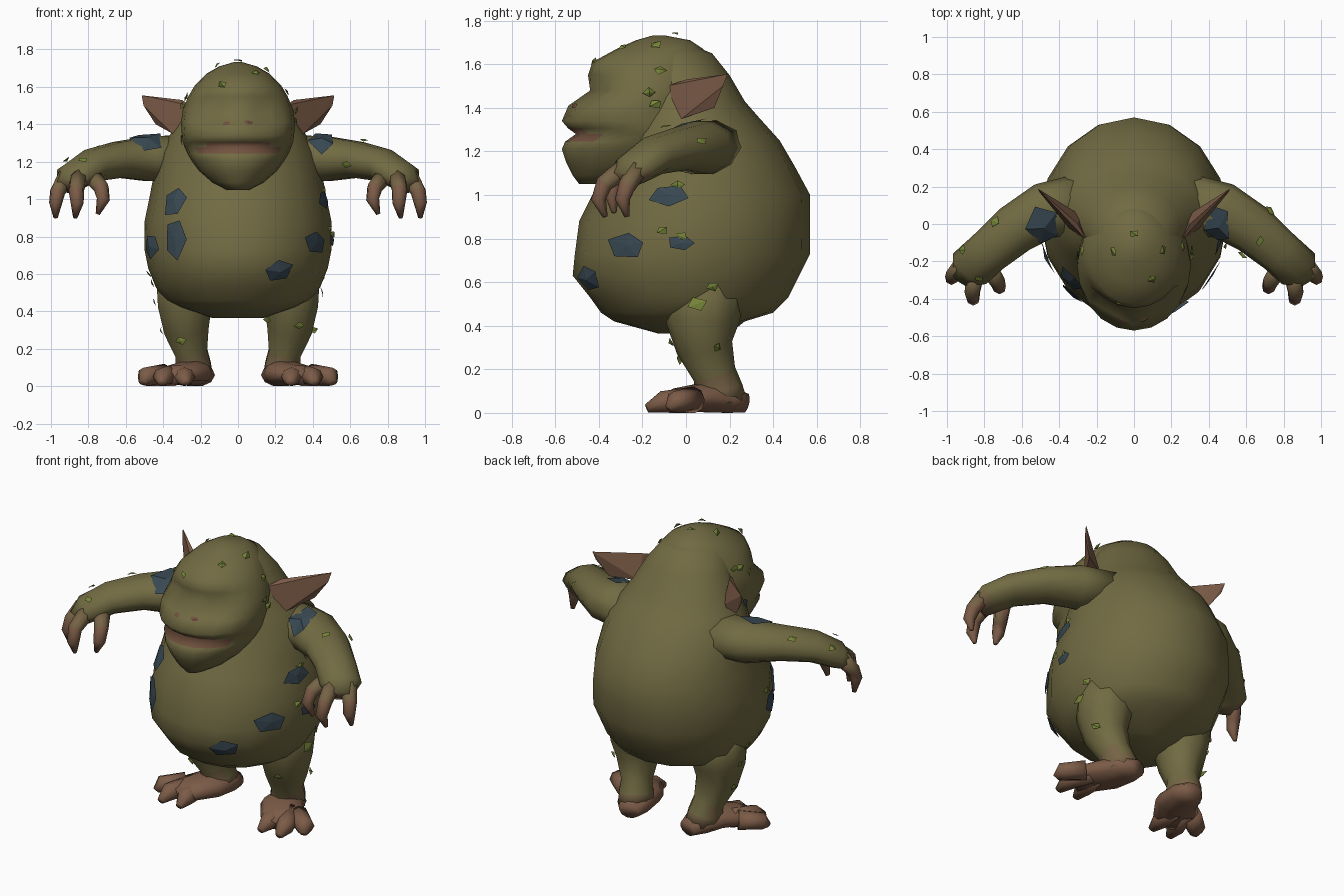
import bpy, bmesh, math, random
from mathutils import Vector

random.seed(4)
if "Cube" in bpy.data.objects:
    bpy.data.objects.remove(bpy.data.objects["Cube"])


def material(name, rgb):
    m = bpy.data.materials.new(name)
    m.use_nodes = True
    m.diffuse_color = (*rgb, 1)
    bsdf = m.node_tree.nodes["Principled BSDF"]
    bsdf.inputs["Base Color"].default_value = (*rgb, 1)
    bsdf.inputs["Roughness"].default_value = 0.9
    return m


OLIVE = material("olive skin", (0.165, 0.145, 0.055))
BLEND = material("olive brown skin", (0.18, 0.125, 0.06))
BROWN = material("brown skin", (0.2, 0.105, 0.063))
MOUTH = material("mouth brown", (0.17, 0.085, 0.05))
SLATE = material("slate bark", (0.04, 0.065, 0.085))
LEAF = material("leaf green", (0.18, 0.23, 0.04))


def finish(name, bm, mats, rule=None, smooth=True):
    bmesh.ops.recalc_face_normals(bm, faces=bm.faces)
    for f in bm.faces:
        f.smooth = smooth
        if rule:
            f.material_index = rule(f.calc_center_median())
    mesh = bpy.data.meshes.new(name)
    bm.to_mesh(mesh)
    bm.free()
    for m in mats:
        mesh.materials.append(m)
    ob = bpy.data.objects.new(name, mesh)
    bpy.context.collection.objects.link(ob)
    return ob


def skin_rings(rings):
    bm = bmesh.new()
    loops = [[bm.verts.new(p) for p in ring] for ring in rings]
    n = len(loops[0])
    for a, b in zip(loops, loops[1:]):
        for i in range(n):
            j = (i + 1) % n
            bm.faces.new((a[i], a[j], b[j], b[i]))
    bm.faces.new(loops[0])
    bm.faces.new(loops[-1])
    return bm


def stack(sections, sides):
    """Horizontal oval rings from (height, half width, front, back)."""
    rings = []
    for z, w, front, back in sections:
        ring = []
        for i in range(sides):
            a = 2 * math.pi * i / sides
            ring.append((w * math.cos(a),
                         (front + back) / 2 + (back - front) / 2 * math.sin(a), z))
        rings.append(ring)
    return skin_rings(rings)


def limb(name, side, path, mats, rule=None, sides=10):
    """Tube through (x, y, z, radius across, radius upward)."""
    pts = [Vector((side * p[0], p[1], p[2])) for p in path]
    whole = (pts[-1] - pts[0]).normalized()
    ref = Vector((1, 0, 0)) if abs(whole.z) > 0.75 else Vector((0, 0, 1))
    rings = []
    for i, (p, s) in enumerate(zip(pts, path)):
        t = (pts[min(i + 1, len(pts) - 1)] - pts[max(i - 1, 0)]).normalized()
        across = t.cross(ref).normalized()
        up = across.cross(t)
        ring = []
        for k in range(sides):
            a = 2 * math.pi * k / sides
            v = p + across * s[3] * math.cos(a) + up * s[4] * math.sin(a)
            v.z = max(v.z, 0)
            ring.append(v)
        rings.append(ring)
    return finish(name, skin_rings(rings), mats, rule)


# Torso with the hunched back
body = finish("body", stack([
    (.365, .14, -.13, .2), (.42, .31, -.33, .27), (.46, .39, -.39, .4),
    (.53, .44, -.44, .47), (.63, .48, -.52, .52), (.73, .5, -.51, .57),
    (.88, .5, -.49, .57), (1, .475, -.43, .57), (1.13, .45, -.36, .5),
    (1.25, .42, -.3, .43), (1.35, .36, -.28, .34), (1.43, .31, -.25, .27),
    (1.55, .25, -.25, .2), (1.65, .18, -.28, .12), (1.72, .05, -.2, -.05)], 16), [OLIVE])

# Head with heavy jaw, muzzle, sunken eyes and brow
head_bm = stack([
    (1.05, .06, -.49, -.3), (1.09, .14, -.52, -.15), (1.15, .21, -.55, .02),
    (1.21, .25, -.57, .08), (1.245, .27, -.555, .1), (1.28, .285, -.505, .1),
    (1.305, .295, -.54, .1), (1.34, .3, -.57, .1), (1.41, .305, -.54, .1),
    (1.48, .295, -.44, .1), (1.55, .265, -.45, .1), (1.61, .23, -.43, .1),
    (1.67, .17, -.32, .08), (1.71, .1, -.23, .02), (1.733, .02, -.15, -.1)], 20)
for v in head_bm.verts:
    if 1.4 < v.co.z < 1.5 and .08 < abs(v.co.x) < .2 and v.co.y < -.2:
        v.co.y += .035
head = finish("head", head_bm, [OLIVE, MOUTH],
              lambda c: int(1.245 < c.z < 1.305 and abs(c.x) < .2 and c.y < -.2))

arms, legs = {}, {}
for side, label in ((1, "left"), (-1, "right")):
    # Arm and hanging fingers
    arms[side] = limb(label + "_arm", side, [
        (.28, .1, 1.22, .17, .13), (.48, .07, 1.215, .15, .125),
        (.64, -.03, 1.21, .135, .1), (.78, -.15, 1.18, .12, .09),
        (.88, -.24, 1.12, .12, .075), (.91, -.29, 1.07, .07, .05)],
        [OLIVE, BLEND], lambda c: int(c.z < 1.11 and c.y < -.2))
    fingers = [
        ((.85, -.28, 1.12), (.865, -.375, 1.05), (.86, -.4, .98), (.87, -.37, .9)),
        ((.92, -.22, 1.12), (.965, -.27, 1.04), (.975, -.29, .98), (.975, -.27, .9)),
        ((.78, -.23, 1.12), (.73, -.31, 1.06), (.72, -.34, 1), (.75, -.33, .92))]
    for n, joints in enumerate(fingers):
        limb(f"{label}_finger_{n + 1}", side,
             [(*p, r, r) for p, r in zip(joints, (.05, .042, .036, .012))],
             [BROWN, BLEND], lambda c: int(c.z > 1.06), 7)
    # Leg, foot and toes
    legs[side] = limb(label + "_leg", side, [
        (.27, .09, .64, .2, .18), (.285, .075, .42, .17, .15),
        (.275, .085, .3, .13, .125), (.25, .13, .18, .1, .09),
        (.24, .15, .11, .11, .1), (.23, .16, .05, .12, .1)],
        [OLIVE, BLEND], lambda c: int(c.z < .15))
    limb(label + "_foot", side, [
        (.2, .275, .045, .06, .045), (.22, .2, .06, .1, .065),
        (.25, .08, .07, .125, .07), (.33, -.03, .06, .125, .055),
        (.37, -.09, .045, .09, .04)], [BROWN])
    for n, (x, y) in enumerate(((.28, -.18), (.41, -.18), (.51, -.08))):
        limb(f"{label}_toe_{n + 1}", side, [
            (.29 + .05 * n, .04, .06, .06, .06),
            (x * .7 + .09 + .025 * n, y * .6, .05, .055, .05),
            (x, y, .02, .022, .02)], [BROWN], None, 8)
    # Pointed ear
    bm = bmesh.new()
    for x, y, z in ((.25, -.1, 1.41), (.25, -.09, 1.5), (.3, 0, 1.53), (.29, .05, 1.38),
                    (.515, .19, 1.555), (.44, .13, 1.4), (.505, .17, 1.5), (.35, -.02, 1.35)):
        bm.verts.new((side * x, y, z))
    bmesh.ops.convex_hull(bm, input=bm.verts)
    finish(label + "_ear", bm, [BROWN], None, False)

bpy.context.view_layer.update()


def surface_frame(ob, point):
    _, p, n, _ = ob.closest_point_on_mesh(Vector(point))
    across = Vector((0, 0, 1)).cross(n)
    if across.length < .2:
        across = Vector((1, 0, 0))
    across.normalize()
    return p, n, across, n.cross(across)


def flake(name, ob, point, w, h, mat, spin, sides=5, lift=.014, hug=True):
    """Thin ragged flake resting on a surface."""
    p, n, across, up = surface_frame(ob, point)
    bm = bmesh.new()
    rim = []
    for i in range(sides):
        a = 2 * math.pi * i / sides + spin
        r = random.uniform(.8, 1.15)
        q = p + across * w * r * math.cos(a) + up * h * r * math.sin(a)
        if hug:
            _, q, m, _ = ob.closest_point_on_mesh(q)
            q = q + m * lift
        else:
            q = q + n * random.uniform(.3, 1.6) * lift
        rim.append(bm.verts.new(q))
    mid = bm.verts.new(p + n * lift * 1.4)
    for i in range(sides):
        bm.faces.new((rim[i], rim[(i + 1) % sides], mid))
    finish(name, bm, [mat], None, False)


# Slate bark flakes on the chest, belly and shoulders
barks = [(body, .23, -.46, .61, .1, .08), (body, .42, -.27, .77, .1, .06),
         (body, .49, -.02, .78, .07, .04), (body, .46, -.08, 1, .09, .05),
         (arms[1], .45, -.03, 1.34, .07, .13), (arms[-1], -.48, -.03, 1.34, .1, .13),
         (body, -.35, -.32, 1, .08, .09), (body, -.34, -.38, .79, .07, .11),
         (body, -.47, -.18, .75, .11, .07), (head, -.33, -.15, 1.31, .03, .04)]
for i, (ob, x, y, z, w, h) in enumerate(barks):
    flake(f"bark_flake_{i + 1}", ob, (x, y, z), w, h, SLATE, .5 + i)

# Small leaves scattered over the head, arms, flanks and legs
leaves = [(head, [(0, -.05, 1.75), (-.11, -.15, 1.72), (.16, -.14, 1.7), (-.29, -.07, 1.56),
                  (-.28, -.14, 1.54), (.1, -.3, 1.69), (-.09, -.43, 1.62), (.27, -.12, 1.58),
                  (.3, -.17, 1.47), (.31, -.14, 1.42), (-.3, -.2, 1.5)]),
          (arms[1], [(.6, -.14, 1.2), (.67, -.09, 1.3), (.73, .07, 1.25)]),
          (arms[-1], [(-.83, -.25, 1.16), (-.74, .01, 1.27), (-.91, -.14, 1.2)]),
          (body, [(.47, -.04, 1.05), (.5, -.11, .84), (.51, -.02, .81), (.46, .12, .58),
                  (-.5, -.1, .85), (-.48, -.05, .6), (-.46, .05, .55)]),
          (legs[1], [(.45, .05, .5), (.4, .14, .3), (.34, -.1, .31), (.1, -.05, .34)]),
          (legs[-1], [(-.31, -.05, .23), (-.42, .1, .45), (-.41, .12, .3)])]
for ob, points in leaves:
    for i, p in enumerate(points):
        size = .055 if ob is legs[1] and i == 0 else .032
        flake(f"{ob.name}_leaf_{i + 1}", ob, p, size, size * .7, LEAF,
              random.uniform(0, 3), 4, .016, False)

# Nostrils
for side, label in ((1, "left"), (-1, "right")):
    flake(label + "_nostril", head, (side * .07, -.53, 1.42), .025, .014, MOUTH, 0, 6, .004)
